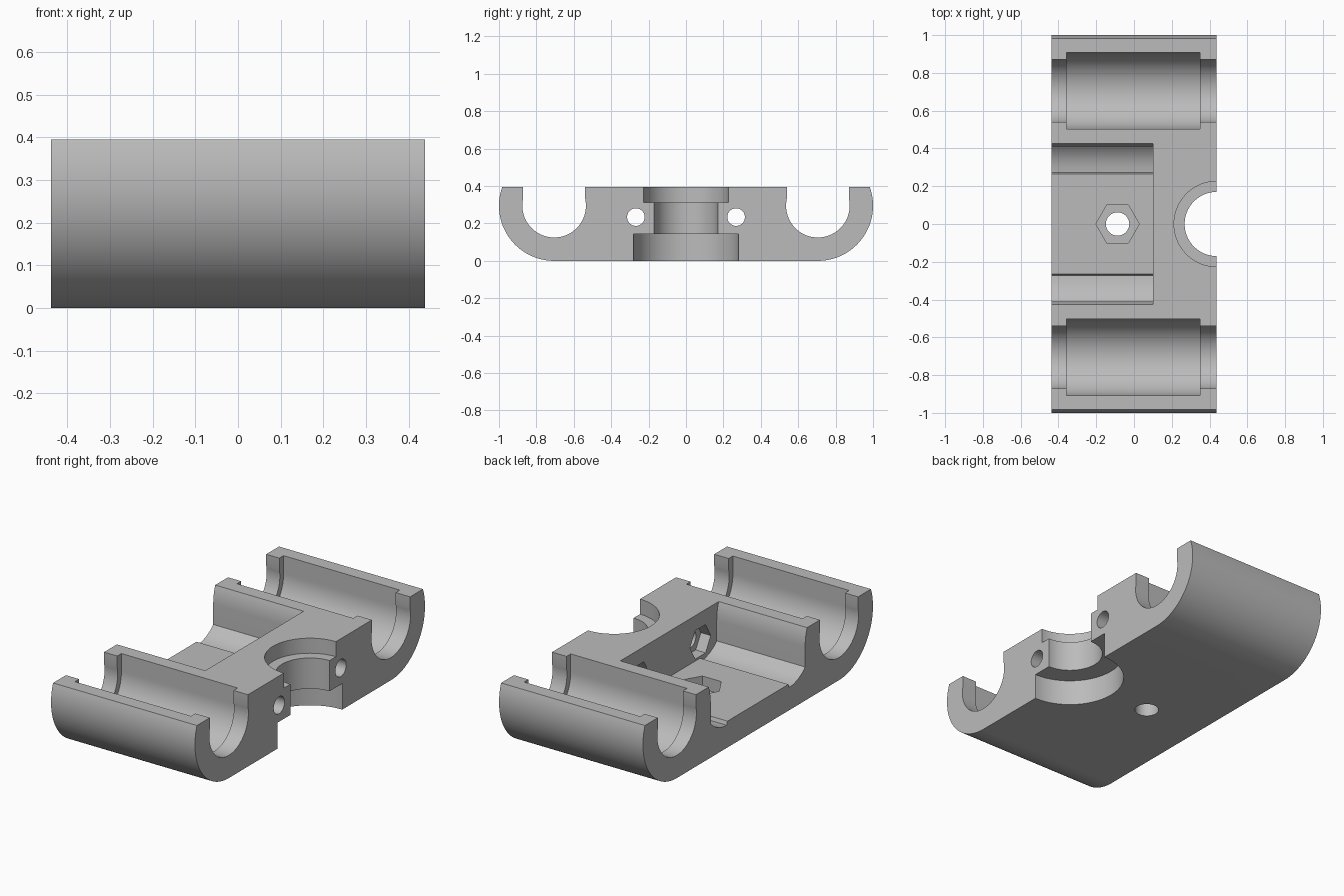
import bpy, bmesh, math
from mathutils import Vector

if "Cube" in bpy.data.objects:
    bpy.data.objects.remove(bpy.data.objects["Cube"])

grey = bpy.data.materials.new("plain grey")
grey.diffuse_color = (0.5, 0.5, 0.5, 1)
grey.use_nodes = True
grey.node_tree.nodes["Principled BSDF"].inputs["Base Color"].default_value = grey.diffuse_color

HALF_X, TOP = 0.438, 0.395
ROD_Y, ROD_Z, SHELL_R = 0.705, 0.295, 0.295


def prism(name, outline, axis, lo, hi):
    """Extrude an outline: (y, z) points along X, or (x, y) points along Z."""
    bm = bmesh.new()
    place = (lambda a, b: Vector((lo, a, b))) if axis == 'X' else (lambda a, b: Vector((a, b, lo)))
    face = bm.faces.new([bm.verts.new(place(a, b)) for a, b in outline])
    step = Vector((hi - lo, 0, 0)) if axis == 'X' else Vector((0, 0, hi - lo))
    ext = bmesh.ops.extrude_face_region(bm, geom=[face])
    bmesh.ops.translate(bm, vec=step, verts=[g for g in ext['geom'] if isinstance(g, bmesh.types.BMVert)])
    bmesh.ops.recalc_face_normals(bm, faces=bm.faces)
    mesh = bpy.data.meshes.new(name)
    bm.to_mesh(mesh)
    bm.free()
    ob = bpy.data.objects.new(name, mesh)
    bpy.context.collection.objects.link(ob)
    return ob


def arc(cx, cy, r, a0, a1, n):
    return [(cx + r * math.cos(math.radians(a0 + (a1 - a0) * i / n)),
             cy + r * math.sin(math.radians(a0 + (a1 - a0) * i / n))) for i in range(n + 1)]


def ring(cx, cy, r, n=64):
    return arc(cx, cy, r, 0, 360, n)[:-1]


def mirror(pts):
    """Close a right-hand outline with its left-hand reflection."""
    return pts + [(-a, b) for a, b in reversed(pts)]


# Body: flat-bottomed block with rounded long edges
top_angle = math.degrees(math.asin((TOP - ROD_Z) / SHELL_R))
body = prism("carriage_body", mirror(arc(ROD_Y, ROD_Z, SHELL_R, -90, top_angle, 32)),
             'X', -HALF_X, HALF_X)
body.data.materials.append(grey)

cutters = []


def cut(name, *args):
    cutters.append(prism(name, *args))


# Bearing troughs: narrow clip ends and a wider seat between them
def trough(y, r, half_width):
    a = math.degrees(math.acos(half_width / r))
    return [(y + half_width, 0.6)] + arc(y, ROD_Z, r, a, -180 - a, 48) + [(y - half_width, 0.6)]


for side in (-1, 1):
    cut("rod_clearance", trough(side * ROD_Y, 0.17, 0.166), 'X', -0.6, 0.6)
    cut("bearing_seat", trough(side * ROD_Y, 0.2025, 0.2024), 'X', -0.358, 0.35)

# Pocket: raised floor, curved ledges, walls that follow the bearing shells
wall = arc(ROD_Y, ROD_Z, SHELL_R, 180, 180 - top_angle, 8)
ledge = [(0.265, 0.145), (0.272, 0.125), (0.31, 0.129), (0.35, 0.142), (0.385, 0.162), (0.41, 0.185)]
cut("pocket", mirror(ledge + wall + [(wall[-1][0], 0.6)]), 'X', -0.6, 0.1)

# Nut trap and bolt hole in the pocket floor
cut("floor_nut_trap", ring(-0.087, 0, 0.115, 6), 'Z', 0.075, 0.3)
cut("floor_bolt_hole", ring(-0.087, 0, 0.062, 40), 'Z', -0.2, 0.3)

# Stepped half-round mount on the right face
cut("mount_neck", ring(HALF_X, 0, 0.17, 96), 'Z', -0.1, 0.6)
cut("mount_top", ring(HALF_X, 0, 0.226, 96), 'Z', 0.312, 0.7)
cut("mount_base", ring(HALF_X, 0, 0.281, 96), 'Z', -0.2, 0.143)

# Clamp bolt holes with nut traps opening into the pocket
for side in (-1, 1):
    cut("clamp_hole", ring(side * 0.268, 0.234, 0.047, 40), 'X', 0.05, 0.6)
    cut("clamp_nut_trap", ring(side * 0.268, 0.234, 0.09, 6), 'X', 0.04, 0.16)

for c in cutters:
    m = body.modifiers.new(c.name, 'BOOLEAN')
    m.operation = 'DIFFERENCE'
    m.solver = 'EXACT'
    m.object = c

# Bake the cuts and discard the cutters
bpy.context.view_layer.update()
graph = bpy.context.evaluated_depsgraph_get()
baked = bpy.data.meshes.new_from_object(body.evaluated_get(graph))
body.modifiers.clear()
body.data = baked
baked.materials.clear()
baked.materials.append(grey)
for p in baked.polygons:
    p.material_index = 0
for c in cutters:
    bpy.data.objects.remove(c)

bpy.context.view_layer.objects.active = body
body.select_set(True)
bpy.ops.object.shade_smooth_by_angle(angle=math.radians(25))
